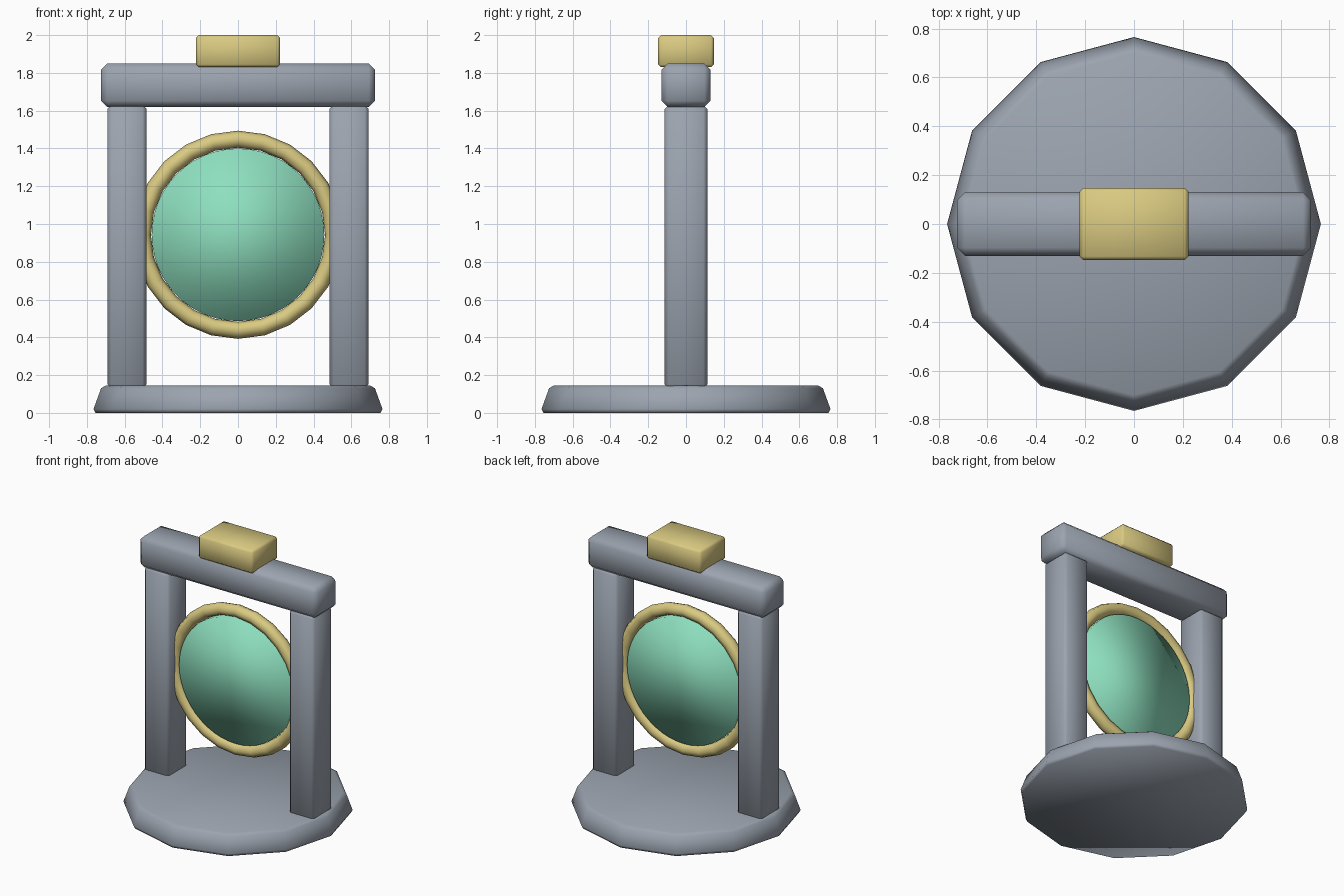
import bpy
from math import cos, sin, pi

cube = bpy.data.objects.get("Cube")
if cube:
    bpy.data.objects.remove(cube, do_unlink=True)


def material(name, rgb):
    mat = bpy.data.materials.new(name)
    mat.use_nodes = True
    colour = (*rgb, 1)
    mat.diffuse_color = colour
    mat.node_tree.nodes["Principled BSDF"].inputs["Base Color"].default_value = colour
    return mat


stone = material("grey stone", (0.33, 0.37, 0.43))
gold = material("pale gold", (0.70, 0.59, 0.22))
jade = material("mint green", (0.27, 0.74, 0.52))


def finish(obj, name, mat):
    """Name, colour and smooth a part."""
    obj.name = obj.data.name = name
    obj.data.materials.append(mat)
    for face in obj.data.polygons:
        face.use_smooth = True
    return obj


def block(name, centre, size, bevel, mat):
    """Box with single-step chamfered edges."""
    bpy.ops.mesh.primitive_cube_add(size=1, location=centre)
    obj = bpy.context.object
    obj.scale = size
    bpy.ops.object.transform_apply(location=False, rotation=False, scale=True)
    mod = obj.modifiers.new("Chamfer", 'BEVEL')
    mod.width = bevel
    mod.segments = 1
    return finish(obj, name, mat)


def lathe(name, profile, sides, mat):
    """Capped solid turned around z from (radius, height) pairs."""
    verts = [(r * cos(2 * pi * i / sides), r * sin(2 * pi * i / sides), z)
             for r, z in profile for i in range(sides)]
    faces = [tuple(reversed(range(sides)))]
    for k in range(len(profile) - 1):
        a, b = k * sides, (k + 1) * sides
        for i in range(sides):
            j = (i + 1) % sides
            faces.append((a + i, a + j, b + j, b + i))
    faces.append(tuple(range(len(verts) - sides, len(verts))))
    mesh = bpy.data.meshes.new(name)
    mesh.from_pydata(verts, [], faces)
    obj = bpy.data.objects.new(name, mesh)
    bpy.context.collection.objects.link(obj)
    return finish(obj, name, mat)


# Twelve-sided plinth with a sloping rim
lathe("base", [(0.755, 0), (0.765, 0.02), (0.725, 0.13), (0.70, 0.145)], 12, stone)

# Frame: two posts and a crossbeam
for side, x in (("left", 0.588), ("right", -0.588)):
    block(side + "_post", (x, 0, 0.88), (0.205, 0.225, 1.5), 0.02, stone)
block("crossbeam", (0, 0, 1.735), (1.45, 0.26, 0.23), 0.033, stone)

# Gold cap on the beam
block("top_cap", (0, 0, 1.915), (0.445, 0.295, 0.17), 0.015, gold)

# Hanging ring and disc, facing the front
bpy.ops.mesh.primitive_torus_add(major_segments=24, minor_segments=8,
                                 major_radius=0.506, minor_radius=0.045,
                                 location=(0, 0, 0.943), rotation=(pi / 2, 0, 0))
finish(bpy.context.object, "ring", gold)

disc = lathe("disc", [(0.457, -0.03), (0.457, 0.03)], 48, jade)
disc.location.z = 0.943
disc.rotation_euler.x = pi / 2
